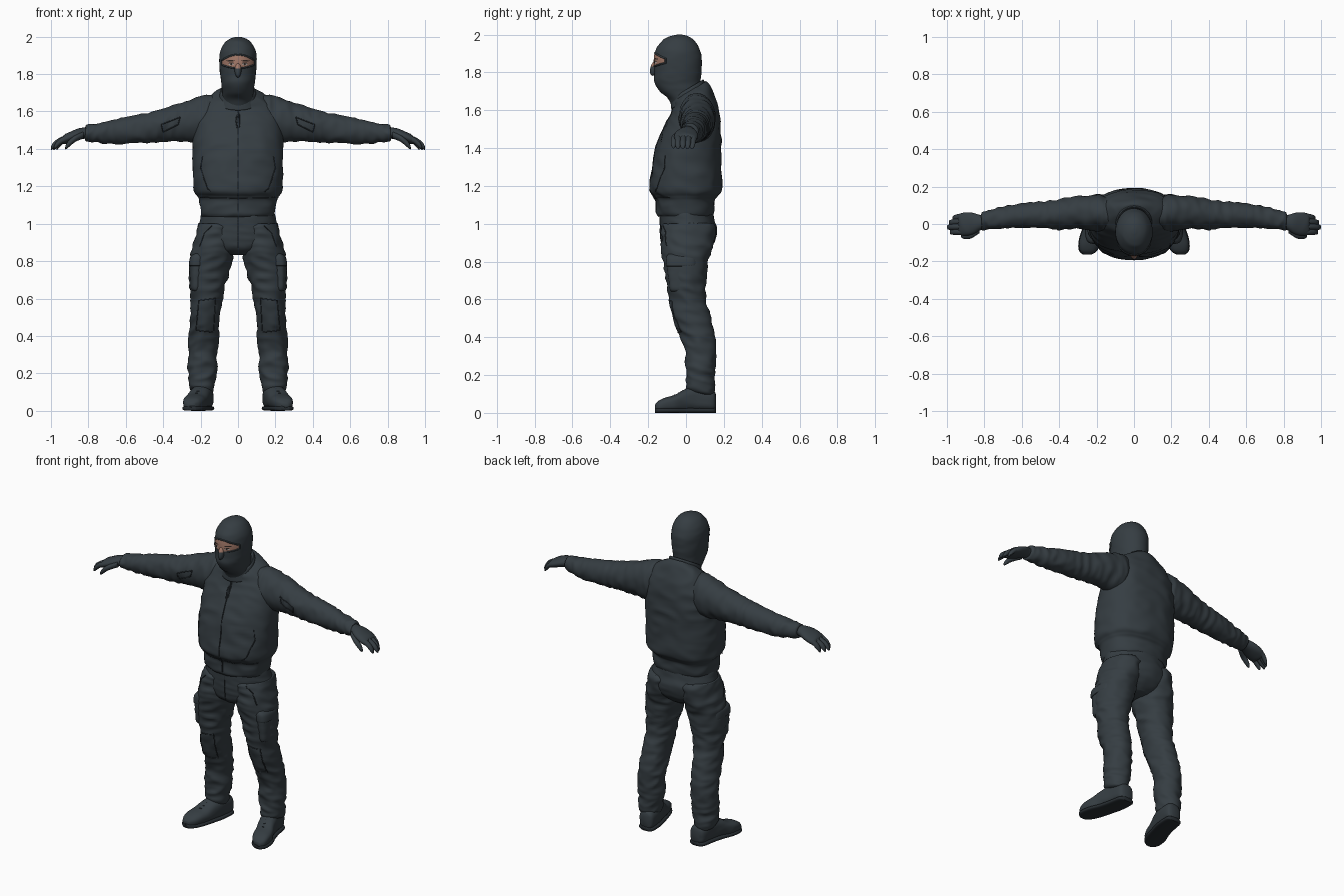
import bpy, bmesh, math
from mathutils import Vector, noise
from mathutils.bvhtree import BVHTree

if "Cube" in bpy.data.objects:
    bpy.data.objects.remove(bpy.data.objects["Cube"])


def material(name, rgb):
    m = bpy.data.materials.new(name)
    m.use_nodes = True
    m.diffuse_color = (*rgb, 1)
    m.node_tree.nodes["Principled BSDF"].inputs["Base Color"].default_value = (*rgb, 1)
    return m


CLOTH = material("charcoal cloth", (0.036, 0.047, 0.055))
SEAM = material("dark seam", (0.02, 0.026, 0.031))
SKIN = material("skin", (0.36, 0.19, 0.14))
WHITE = material("eye white", (0.45, 0.4, 0.38))
DARK = material("dark brown", (0.03, 0.02, 0.016))
surfaces = {}


def finish(name, bm, mats, mirror):
    bmesh.ops.recalc_face_normals(bm, faces=bm.faces[:])
    surfaces[name] = BVHTree.FromBMesh(bm)
    mesh = bpy.data.meshes.new(name)
    bm.to_mesh(mesh)
    bm.free()
    ob = bpy.data.objects.new(name, mesh)
    bpy.context.collection.objects.link(ob)
    for m in mats:
        mesh.materials.append(m)
    for p in mesh.polygons:
        p.use_smooth = True
    if mirror:
        ob.modifiers.new("Mirror", 'MIRROR')
    return ob


def spline(a, b, c, d, t):
    return b + 0.5 * t * (c - a + t * (2*a - 5*b + 4*c - d + t * (3*(b - c) + d - a)))


def loft(name, rings, axis='z', mat=CLOTH, mirror=False, seg=32, steps=5,
         power=1.0, folds=0.0, freq=(9, 9, 22)):
    """Skin oval rings (position, centre 1, centre 2, radius 1, radius 2, tilt)."""
    rings = [tuple(r) + (0,) * (6 - len(r)) for r in rings]
    ext = [rings[0]] + rings + [rings[-1]]
    dense = [[spline(*v, k / steps) for v in zip(*ext[i:i + 4])]
             for i in range(len(rings) - 1) for k in range(steps)] + [rings[-1]]
    bm = bmesh.new()
    loops = []
    for t, c1, c2, r1, r2, tilt in dense:
        loop = []
        for k in range(seg):
            a = math.tau * k / seg
            u, v = [math.copysign(abs(f) ** power, f) for f in (math.cos(a), math.sin(a))]
            p, q, s = c1 + r1 * u, c2 + r2 * v, t + tilt * r2 * v
            loop.append(bm.verts.new({'z': (p, q, s), 'x': (s, p, q), 'y': (p, s, q)}[axis]))
        loops.append(loop)
    for lo, hi in zip(loops, loops[1:]):
        for k in range(seg):
            n = (k + 1) % seg
            bm.faces.new((lo[k], lo[n], hi[n], hi[k]))
    bm.faces.new(loops[0])
    bm.faces.new(loops[-1])
    bmesh.ops.recalc_face_normals(bm, faces=bm.faces[:])
    # Cloth creases as ridged noise along the normals
    if folds:
        bm.normal_update()
        for v in bm.verts:
            q = Vector(c * f for c, f in zip(v.co, freq))
            q.z += 3 * abs(v.co.x) + 4 * v.co.y
            h = 0.6 - 2 * abs(noise.noise(q)) + 0.4 * noise.noise(q * 2.1)
            v.co += v.normal * h * folds
    return finish(name, bm, [mat], mirror)


def project(host, a, b, side, lift):
    start, ray = (Vector((a, -1, b)), Vector((0, 1, 0))) if side == 'front' else \
                 (Vector((1, a, b)), Vector((-1, 0, 0)))
    hit = surfaces[host].ray_cast(start, ray)[0]
    return hit - ray * lift if hit else None


def seam(name, host, pts, side='front', radius=0.003, mirror=True, mat=SEAM):
    """Thin cord laid on the surface of another part."""
    path = []
    for (a, b), (c, d) in zip(pts, pts[1:]):
        path += [project(host, a + (c-a)*k/10, b + (d-b)*k/10, side, 0) for k in range(11)]
    path = [p for p in path if p]
    cu = bpy.data.curves.new(name, 'CURVE')
    cu.dimensions = '3D'
    cu.bevel_depth = radius
    cu.bevel_resolution = 1
    sp = cu.splines.new('POLY')
    sp.points.add(len(path) - 1)
    for pt, p in zip(sp.points, path):
        pt.co = (*p, 1)
    cu.materials.append(mat)
    ob = bpy.data.objects.new(name, cu)
    bpy.context.collection.objects.link(ob)
    if mirror:
        ob.modifiers.new("Mirror", 'MIRROR')


def patch(name, host, cx, half, low, high, mat, lift, mirror=False, cols=20, rows=6):
    """Thin plate following the front of a part between two edge curves."""
    bm = bmesh.new()
    grid = []
    for i in range(cols + 1):
        u = 2 * i / cols - 1
        lo, hi = low(u), high(u)
        grid.append([bm.verts.new(project(host, cx + half*u, lo + (hi-lo)*j/rows, 'front', lift))
                     for j in range(rows + 1)])
    for a, b in zip(grid, grid[1:]):
        for j in range(rows):
            bm.faces.new((a[j], b[j], b[j + 1], a[j + 1]))
    return finish(name, bm, [mat], mirror)


# Jacket
loft("jacket_body", [
    (1.04, 0, -.005, .19, .14), (1.06, 0, -.005, .2, .15), (1.12, 0, -.003, .205, .152),
    (1.145, 0, 0, .217, .168), (1.18, 0, 0, .235, .19), (1.28, 0, .003, .24, .184),
    (1.4, 0, .014, .24, .172), (1.5, 0, .034, .235, .152), (1.58, 0, .044, .22, .13, .1),
    (1.64, 0, .043, .185, .108, .25), (1.68, 0, .033, .14, .096, .45),
    (1.7, 0, .02, .09, .085, .6)], seg=80, steps=7, power=.88, folds=.006, freq=(7, 7, 12))
loft("collar", [(1.655, 0, .018, .115, .098, .5), (1.69, 0, .01, .098, .09, .6),
                (1.708, 0, .008, .094, .086, .6), (1.712, 0, .008, .086, .08, .6),
                (1.69, 0, .008, .075, .07, .6)], steps=4)
loft("sleeve", [
    (.06, .05, 1.57, .08, .09), (.14, .056, 1.57, .09, .115), (.2, .06, 1.557, .095, .122),
    (.3, .062, 1.545, .086, .104), (.4, .053, 1.525, .08, .086), (.5, .05, 1.51, .071, .079),
    (.6, .045, 1.497, .064, .07), (.7, .035, 1.487, .058, .06), (.77, .024, 1.485, .049, .048),
    (.81, .015, 1.485, .044, .041), (.815, .015, 1.485, .03, .03)],
    'x', mirror=True, seg=48, steps=8, folds=.007, freq=(18, 9, 9))
seam("zip", "jacket_body", [(0, 1.06), (0, 1.64)], radius=.004, mirror=False)
seam("zip_pull", "jacket_body", [(.006, 1.6), (-.012, 1.56), (-.004, 1.51), (.008, 1.52),
                                 (.006, 1.6)], mirror=False)
seam("jacket_pocket", "jacket_body", [(.19, 1.36), (.2, 1.3), (.165, 1.19), (.14, 1.17)])
seam("hem_line", "jacket_body", [(0, 1.135), (.2, 1.14)])
seam("sleeve_pocket", "sleeve", [(.31, 1.57), (.41, 1.53), (.4, 1.49), (.32, 1.53), (.31, 1.57)])

# Trousers
loft("trouser_seat", [
    (1.1, 0, 0, .185, .14), (1.03, 0, .005, .2, .142), (.97, 0, .014, .212, .15),
    (.91, 0, .01, .21, .142), (.865, 0, .002, .15, .12), (.835, 0, 0, .07, .08)],
    seg=64, steps=6, folds=.004)
loft("trouser_leg", [
    (1.0, .11, .012, .1, .13), (.97, .113, .012, .105, .142), (.88, .13, .006, .112, .136),
    (.8, .143, -.002, .11, .118), (.7, .158, 0, .101, .105), (.6, .167, .008, .084, .097),
    (.5, .175, .03, .077, .1), (.42, .18, .056, .079, .092), (.34, .185, .075, .077, .083),
    (.25, .19, .075, .079, .077), (.17, .193, .076, .07, .076), (.11, .195, .076, .06, .07),
    (.09, .195, .076, .045, .055)], mirror=True, seg=56, steps=8, folds=.009, freq=(8, 8, 17))
loft("cargo_pocket", [
    (.64, .222, -.02, .01, .05), (.655, .225, -.02, .027, .066), (.74, .22, -.022, .035, .074),
    (.8, .216, -.024, .038, .076), (.815, .215, -.024, .02, .06)],
    mirror=True, power=.7, folds=.003)
loft("cargo_flap", [
    (.775, .218, -.024, .036, .075), (.78, .219, -.024, .043, .081),
    (.82, .213, -.024, .043, .081), (.84, .205, -.024, .03, .07)], mirror=True, power=.7)
seam("trouser_pocket", "trouser_leg", [(.14, .99), (.18, .95), (.205, .88)])
seam("fly", "trouser_seat", [(0, 1.04), (0, .87)], mirror=False)
seam("knee_patch", "trouser_leg", [(.12, .6), (.21, .59), (.225, .43), (.13, .42), (.12, .6)])

# Boots
foot = [(.158, .178, .06, .025, .035), (.14, .18, .064, .048, .058), (.06, .19, .075, .055, .068),
        (0, .205, .068, .056, .06), (-.06, .225, .05, .06, .044), (-.11, .238, .043, .056, .037),
        (-.145, .246, .036, .043, .028), (-.163, .25, .03, .02, .014)]
loft("boot", foot, 'y', mirror=True, power=.8, folds=.002)
loft("boot_sole", [(y, cx, .013, r + .004, .013) for y, cx, _, r, _ in foot], 'y',
     mat=SEAM, mirror=True, power=.6)
for i in range(4):
    y = .005 - i * .022
    x, z = .203 - y * .3, .127 - i * .011
    loft(f"boot_lace_{i + 1}", [(x - .03, y, z - .016, .004, .004), (x, y, z, .004, .004),
                                (x + .03, y, z - .016, .004, .004)], 'x',
         mat=SEAM, mirror=True, seg=8)

# Gloves
loft("glove", [
    (.79, .012, 1.485, .034, .032), (.82, .008, 1.484, .04, .03), (.86, .002, 1.476, .056, .031),
    (.9, 0, 1.462, .062, .029), (.93, -.002, 1.45, .056, .024), (.94, -.002, 1.446, .04, .015)],
    'x', mirror=True, folds=.002)
for label, y, tip in (("index", -.044, .985), ("middle", -.015, 1), ("ring", .014, .99),
                      ("little", .041, .97)):
    d = tip - .9
    loft(label + "_finger", [
        (.9, y, 1.46, .015, .018), (.9 + d * .45, y * .95, 1.447, .016, .017),
        (.9 + d * .8, y * .9 - .003, 1.424, .015, .018),
        (.9 + d * .96, y * .88 - .004, 1.408, .011, .013),
        (tip, y * .88 - .004, 1.402, .003, .004)], 'x', mirror=True, seg=16)
loft("thumb", [(.825, -.03, 1.475, .018, .018), (.87, -.058, 1.455, .019, .018),
               (.905, -.065, 1.427, .015, .018), (.92, -.066, 1.41, .009, .012),
               (.924, -.066, 1.405, .003, .004)], 'x', mirror=True, seg=16)

# Hood
loft("hood", [
    (1.6, 0, .005, .07, .07), (1.66, 0, -.008, .08, .086), (1.7, 0, -.03, .083, .108),
    (1.75, 0, -.045, .089, .122), (1.8, 0, -.043, .096, .125), (1.88, 0, -.042, .1, .125),
    (1.93, 0, -.043, .092, .112), (1.97, 0, -.04, .068, .083), (1.99, 0, -.038, .041, .05),
    (2.0, 0, -.037, .012, .015)], seg=64, steps=6, folds=.0015)


# Face opening with eyes and brows
def slot_low(u):
    return 1.832 + .018 * u * u


def slot_high(u):
    return 1.903 - .03 * u * u


patch("face_skin", "hood", 0, .086, slot_low, slot_high, SKIN, .002)
edge = [i / 8 - 1 for i in range(17)]
rim = [(.086 * u, slot_low(u)) for u in edge] + [(.086 * u, slot_high(u)) for u in edge[::-1]]
seam("hood_rim", "hood", rim + rim[:1], radius=.005, mirror=False, mat=CLOTH)
for name, cx, half, mid, tall, mat, lift in (
        ("eye", .037, .015, 1.853, .006, WHITE, .004),
        ("iris", .036, .006, 1.853, .006, DARK, .006),
        ("upper_lid", .037, .018, 1.859, .003, DARK, .005),
        ("brow", .04, .024, 1.871, .004, DARK, .004)):
    patch(name, "hood", cx, half, lambda u: mid - tall * (1 - u * u),
          lambda u: mid + tall * (1 - u * u), mat, lift, mirror=True, cols=8, rows=2)

# Nose: bare bridge above, covered below
bm = bmesh.new()
bmesh.ops.create_uvsphere(bm, u_segments=20, v_segments=14, radius=1)
for v in bm.verts:
    v.co = Vector((v.co.x * .018, v.co.y * .023 - .165 + .006 * v.co.z, v.co.z * .04 + 1.822))
    v.co.y -= max(0, 1.83 - v.co.z) * .1
for f in bm.faces:
    f.material_index = int(f.calc_center_median().z > 1.834)
finish("nose", bm, [CLOTH, SKIN], False)
